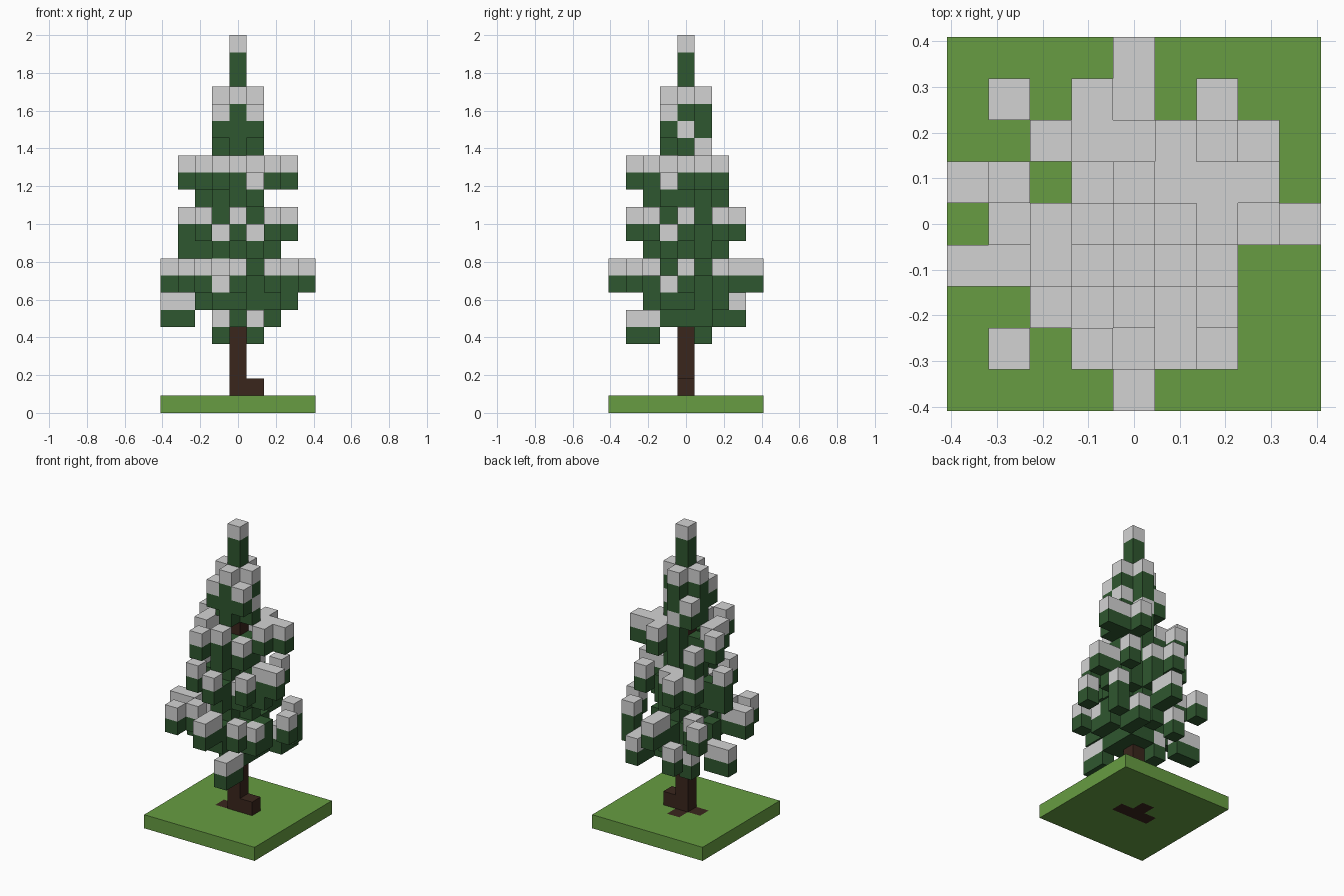
import bpy
import bmesh
from mathutils import Vector

cube = bpy.data.objects.get("Cube")
if cube:
    bpy.data.objects.remove(cube, do_unlink=True)

SIZE = 2 / 22          # edge of one block
HALF = 4               # ground reaches this many blocks each way


def material(name, colour):
    mat = bpy.data.materials.new(name)
    mat.use_nodes = True
    mat.diffuse_color = (*colour, 1)
    bsdf = mat.node_tree.nodes["Principled BSDF"]
    bsdf.inputs["Base Color"].default_value = (*colour, 1)
    bsdf.inputs["Roughness"].default_value = 0.9
    return mat


materials = {
    "ground": material("grass green", (0.135, 0.335, 0.054)),
    "trunk": material("dark bark", (0.042, 0.019, 0.012)),
    "foliage": material("needle green", (0.028, 0.095, 0.029)),
    "snow": material("snow white", (0.65, 0.65, 0.65)),
}

blocks = {}            # (x, y, layer) -> part name

# Ground slab
span = range(-HALF, HALF + 1)
for x in span:
    for y in span:
        blocks[x, y, 0] = "ground"

# Needle core around the trunk: layer -> diamond radius
core = {6: 2, 7: 2, 8: 1, 9: 2, 10: 2, 11: 1, 12: 1, 13: 1}
for layer, radius in core.items():
    for x in span:
        for y in span:
            if abs(x) + abs(y) <= radius:
                blocks[x, y, layer] = "foliage"

# Lowest needles, on one side of the trunk only
for x in (0, 1):
    for y in (-1, 0, 1):
        blocks[x, y, 5] = "foliage"

# Branch tiers seen from above, back row first. The letter is how far the
# snow cap sits below the tier top (a = level); capitals hang one block lower.
tiers = {
    8: """
       ....a....
       .a.ca.c..
       ..a...cA.
       cc.d.....
       ........a
       aa.a..b..
       ..ab.d...
       .a..ada..
       ....a....""",
    11: """
       .........
       ...a.....
       ..aaa.a..
       .........
       .A....aa.
       ...b.b...
       ..a...a..
       ....a....
       .........""",
    14: """
       .........
       .........
       ..b..a...
       .a...aaa.
       ..a...a..
       ..a..b...
       ....A....
       ...a.....
       .........""",
    18: """
       .........
       .........
       .........
       ...cA....
       ...A.A...
       ...bAb...
       .........
       .........
       .........""",
}
for top, plan in tiers.items():
    hang = 3 if top == 18 else 2
    for row, line in enumerate(plan.split()):
        for col, letter in enumerate(line):
            if letter == ".":
                continue
            x, y = col - HALF, HALF - row
            cap = top - "abcd".index(letter.lower())
            depth = hang if letter.isupper() else 1
            for layer in range(cap - depth, cap):
                blocks[x, y, layer] = "foliage"
            blocks[x, y, cap] = "snow"

# Small snowy twigs low on the crown
for x, y, layer in ((1, 0, 16), (0, 1, 15)):
    blocks[x, y, layer] = "snow"
    blocks[x, y, layer - 1] = "foliage"

# Leader shoot at the tip
for layer in (19, 20):
    blocks[0, 0, layer] = "foliage"
blocks[0, 0, 21] = "snow"

# Trunk, surface root and buried roots
for layer in range(19):
    blocks[0, 0, layer] = "trunk"
for root in ((1, 0, 1), (1, 0, 0), (-1, 0, 0), (0, 1, 0)):
    blocks[root] = "trunk"


def build(part):
    """Make one mesh from the exposed faces of every block in a part."""
    bm = bmesh.new()
    for cell, name in blocks.items():
        if name != part:
            continue
        centre = Vector(cell) + Vector((0, 0, 0.5))
        for axis in range(3):
            for sign in (-1, 1):
                step = [0, 0, 0]
                step[axis] = sign
                if tuple(c + s for c, s in zip(cell, step)) in blocks:
                    continue
                normal = Vector(step)
                u = Vector([i == (axis + 1) % 3 for i in range(3)])
                v = normal.cross(u)
                corners = [(-u - v), (u - v), (u + v), (v - u)]
                bm.faces.new([
                    bm.verts.new((centre + (normal + c) / 2) * SIZE)
                    for c in corners])
    bmesh.ops.remove_doubles(bm, verts=bm.verts, dist=SIZE / 100)
    mesh = bpy.data.meshes.new(part)
    bm.to_mesh(mesh)
    bm.free()
    mesh.materials.append(materials[part])
    bpy.context.collection.objects.link(bpy.data.objects.new(part, mesh))


for part in materials:
    build(part)
